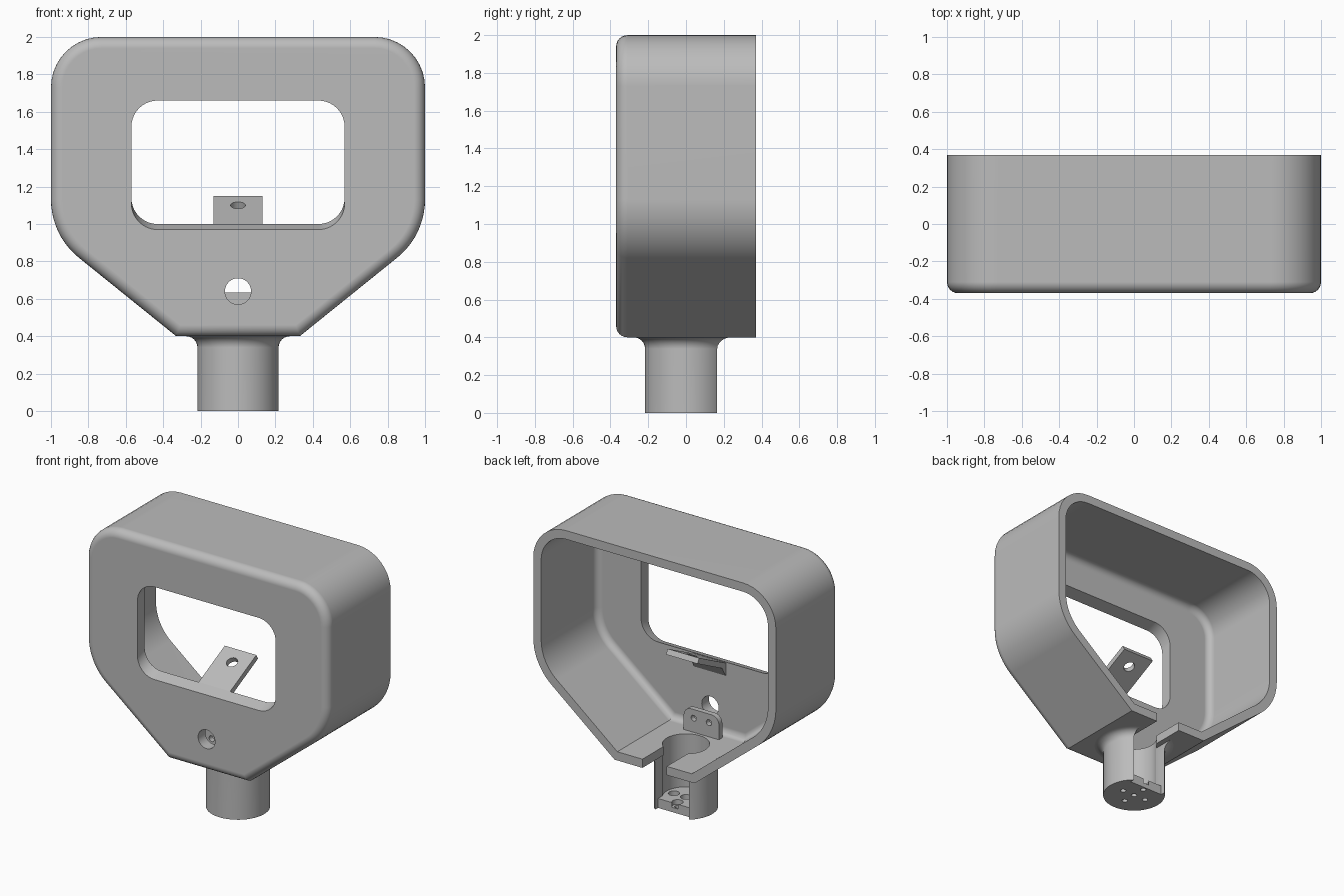
import bpy, bmesh
from math import sin, cos, pi, atan
from mathutils import Vector, Matrix

cube = bpy.data.objects.get("Cube")
if cube:
    bpy.data.objects.remove(cube)

grey = bpy.data.materials.new("light_grey")
grey.use_nodes = True
COLOUR = (0.5, 0.5, 0.5, 1)
grey.diffuse_color = COLOUR
grey.node_tree.nodes["Principled BSDF"].inputs["Base Color"].default_value = COLOUR


def loft(name, rings):
    """Closed solid through rings of 3D points, capped at both ends."""
    bm = bmesh.new()
    loops = [[bm.verts.new(p) for p in ring] for ring in rings]
    n = len(loops[0])
    for a, b in zip(loops, loops[1:]):
        for i in range(n):
            j = (i + 1) % n
            bm.faces.new((a[i], a[j], b[j], b[i]))
    bm.faces.new(loops[0])
    bm.faces.new(loops[-1])
    bmesh.ops.recalc_face_normals(bm, faces=bm.faces)
    mesh = bpy.data.meshes.new(name)
    bm.to_mesh(mesh)
    bm.free()
    mesh.materials.append(grey)
    obj = bpy.data.objects.new(name, mesh)
    bpy.context.collection.objects.link(obj)
    return obj


def outline(corners, inset=0, steps=10):
    """Counter-clockwise polygon of (x, z, radius), inset and with rounded corners."""
    pts = [Vector(c[:2]) for c in corners]
    n, out = len(pts), []
    for i, p in enumerate(pts):
        d1 = (p - pts[i - 1]).normalized()
        d2 = (pts[(i + 1) % n] - p).normalized()
        n1, n2 = Vector((-d1.y, d1.x)), Vector((-d2.y, d2.x))
        bisect = (n1 + n2) / (1 + n1.dot(n2))
        r = corners[i][2]
        if r == 0:
            out.append(p + bisect * inset)
            continue
        centre, radius = p + bisect * r, max(r - inset, 0.01)
        for k in range(steps + 1):
            out.append(centre - n1.slerp(n2, k / steps) * radius)
    return out


def upright(points, y, dz=0):
    return [(p.x, y, p.y + dz) for p in points]


def circle(r, z, n=48):
    return [(r * cos(2 * pi * i / n), r * sin(2 * pi * i / n), z) for i in range(n)]


def rod(r, length, centre, tilt=0, n=24):
    """Cylinder about z, tilted about x."""
    obj = loft("cutter", [circle(r, -length / 2, n), circle(r, length / 2, n)])
    obj.data.transform(Matrix.Translation(centre) @ Matrix.Rotation(tilt, 4, "X"))
    return obj


def box(x, y0, y1, z0, z1):
    return loft("cutter", [[(-x, y0, z), (x, y0, z), (x, y1, z), (-x, y1, z)] for z in (z0, z1)])


def cut(obj, *cutters):
    for c in cutters:
        c.hide_render = True
        mod = obj.modifiers.new("cut", "BOOLEAN")
        mod.operation, mod.solver, mod.object = "DIFFERENCE", "EXACT", c
        bpy.context.view_layer.objects.active = obj
        bpy.ops.object.modifier_apply(modifier=mod.name)
        bpy.data.objects.remove(c)


def finish(obj):
    bpy.ops.object.select_all(action="DESELECT")
    obj.select_set(True)
    bpy.context.view_layer.objects.active = obj
    bpy.ops.object.shade_smooth_by_angle(angle=pi / 6)
    obj.modifiers.new("clean_shading", "WEIGHTED_NORMAL").keep_sharp = True


# Housing: open-backed shell with a rounded front edge
FRONT, BACK, WALL, PANEL, ROUND, INNER = -0.37, 0.37, 0.065, 0.085, 0.06, 0.05
FLOOR = 0.4
shape = [(-0.33, FLOOR, 0), (0.33, FLOOR, 0), (1, 0.94, 0.4),
         (1, 2, 0.27), (-1, 2, 0.27), (-1, 0.94, 0.4)]
quarter = [k * pi / 12 for k in range(7)]
rings = [upright(outline(shape, ROUND * (1 - sin(a))), FRONT + ROUND * (1 - cos(a))) for a in quarter]
rings += [upright(outline(shape), BACK), upright(outline(shape, WALL), BACK)]
rings += [upright(outline(shape, WALL + INNER * (1 - cos(a))),
                  FRONT + PANEL + INNER * (1 - sin(a))) for a in quarter]
housing = loft("housing", rings)

# Window slopes slightly upward through the panel
window_shape = outline([(-0.57, 0.97, 0.14), (0.57, 0.97, 0.14), (0.57, 1.66, 0.14), (-0.57, 1.66, 0.14)])
window = loft("cutter", [upright(window_shape, FRONT + d, d * 0.35) for d in (-0.1, 0.18)])
cut(housing, window,
    rod(0.07, 0.4, (0, FRONT, 0.64), pi / 2, 32),
    rod(0.16, 0.4, (0, 0, FLOOR), 0, 48),
    box(0.1, 0.05, 0.5, 0.3, 0.55))
finish(housing)

# Neck: hollow tube with a flared top, a rear slot and a drilled base
profile = [(0.217, 0)] + [(0.277 - 0.06 * cos(a), 0.34 + 0.06 * sin(a)) for a in quarter] + [(0.277, 0.41)]
neck = loft("neck", [circle(r, z) for r, z in profile])
cut(neck, rod(0.16, 0.5, (0, 0, 0.32), 0, 48),
    box(0.14, 0.05, 0.5, 0.07, 0.6),
    box(0.14, 0.13, 0.5, -0.1, 0.3))
for x, y in ((0, 0), (0.1, 0), (-0.1, 0), (0, 0.1), (0, -0.1)):
    cut(neck, rod(0.02, 0.3, (x, y, 0.05), 0, 16), rod(0.038, 0.1, (x, y, 0.085), 0, 20))
finish(neck)

# Sloping tab behind the window sill
side = [(-0.30, 0.985), (0.03, 1.15), (0.05, 1.115), (-0.24, 0.97), (-0.28, 0.90), (-0.30, 0.90)]
tab = loft("window_tab", [[(x, y, z) for y, z in side] for x in (-0.13, 0.13)])
cut(tab, rod(0.04, 0.2, (0, -0.07, 1.1), atan(0.5)))
finish(tab)

# Small two-hole bracket standing on the floor
plate = outline([(-0.145, 0.44, 0), (0.145, 0.44, 0), (0.145, 0.635, 0.06), (-0.145, 0.635, 0.06)])
bracket = loft("floor_bracket", [upright(plate, y) for y in (-0.22, -0.18)])
for x in (-0.0625, 0.0625):
    cut(bracket, rod(0.022, 0.2, (x, -0.2, 0.57), pi / 2, 16))
finish(bracket)
